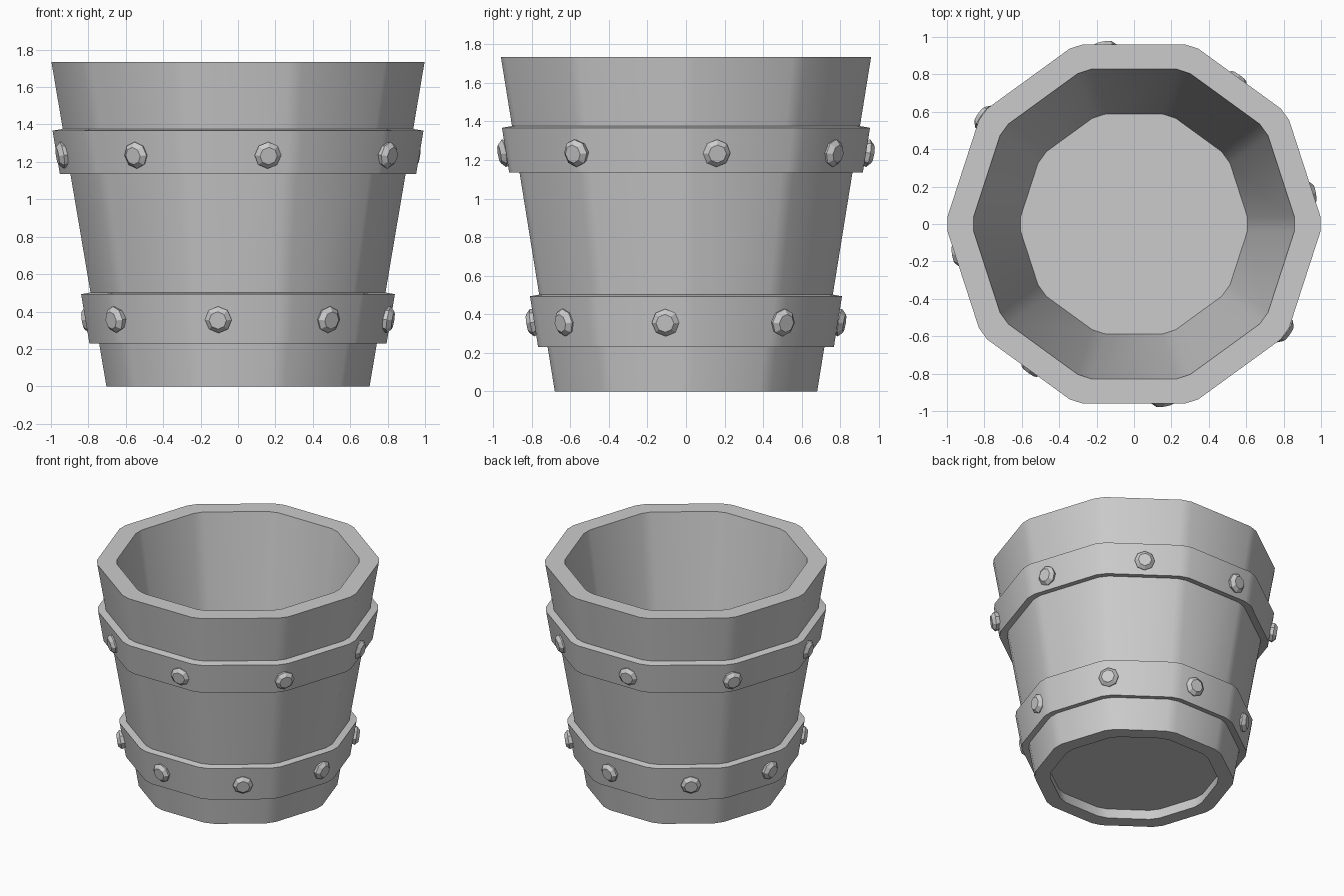
import bpy, bmesh
from math import radians, cos, sin
from mathutils import Vector, Matrix

cube = bpy.data.objects.get("Cube")
if cube:
    bpy.data.objects.remove(cube)

SIDES = 10
CUT = 0.04      # length trimmed off each side at a corner
SLOPE = 0.168   # outward lean of the wall

grey = bpy.data.materials.new("plain grey")
grey.use_nodes = True
grey.diffuse_color = (0.6, 0.6, 0.6, 1)
grey.node_tree.nodes["Principled BSDF"].inputs["Base Color"].default_value = (0.6, 0.6, 0.6, 1)


def outline(radius, z):
    """Ten-sided outline with trimmed corners."""
    step = radians(360 / SIDES)
    corners = [Vector((radius * cos(i * step), radius * sin(i * step), z)) for i in range(SIDES)]
    points = []
    for i, c in enumerate(corners):
        for other in (corners[i - 1], corners[(i + 1) % SIDES]):
            points.append(c + (other - c).normalized() * CUT)
    return points


def finish(name, bm):
    bmesh.ops.recalc_face_normals(bm, faces=bm.faces)
    mesh = bpy.data.meshes.new(name)
    bm.to_mesh(mesh)
    bm.free()
    mesh.materials.append(grey)
    obj = bpy.data.objects.new(name, mesh)
    bpy.context.collection.objects.link(obj)
    bpy.ops.object.select_all(action='DESELECT')
    obj.select_set(True)
    bpy.context.view_layer.objects.active = obj
    bpy.ops.object.shade_smooth_by_angle(angle=radians(30))
    return obj


def ring(name, profile):
    """Closed (radius, z) profile swept round the ten-sided outline."""
    bm = bmesh.new()
    loops = [[bm.verts.new(p) for p in outline(r, z)] for r, z in profile]
    for k, a in enumerate(loops):
        b = loops[(k + 1) % len(loops)]
        for i in range(len(a)):
            j = (i + 1) % len(a)
            bm.faces.new((a[i], a[j], b[j], b[i]))
    return finish(name, bm)


# Hollow tapered wall
ring("bucket_wall", [(0.716, 0), (1.01, 1.735), (0.87, 1.735), (0.605, 0)])

# Thin floor, raised above the bottom rim
bm = bmesh.new()
low = [bm.verts.new(p) for p in outline(0.622, 0.08)]
high = [bm.verts.new(p) for p in outline(0.622, 0.09)]
bm.faces.new(low)
bm.faces.new(high)
for i in range(len(low)):
    j = (i + 1) % len(low)
    bm.faces.new((low[i], low[j], high[j], high[i]))
finish("bucket_floor", bm)


def band(name, z0, z1, r0):
    r1 = r0 + SLOPE * (z1 - z0)
    ring(name, [(r0, z0), (r1, z1), (r1 - 0.07, z1 + 0.012), (r0 - 0.07, z0 + 0.012)])


band("lower_band", 0.23, 0.493, 0.807)
band("upper_band", 1.135, 1.367, 0.965)


def stud(name, angle, z, radius):
    """Eight-sided domed stud standing on a band face."""
    # distance to the flat face of the band in this direction
    half = 180 / SIDES
    off = (angle % (2 * half)) - half
    dist = radius * cos(radians(half)) / cos(radians(off))
    bm = bmesh.new()
    loops = []
    for r, h in ((0.06, -0.03), (0.072, 0.012), (0.047, 0.036)):
        loops.append([bm.verts.new((r * cos(radians(45 * i)), r * sin(radians(45 * i)), h))
                      for i in range(8)])
    for a, b in zip(loops, loops[1:]):
        for i in range(8):
            j = (i + 1) % 8
            bm.faces.new((a[i], a[j], b[j], b[i]))
    bm.faces.new(loops[0])
    bm.faces.new(loops[-1])
    # lean with the wall, then turn to its place round the band
    place = (Matrix.Rotation(radians(angle), 4, 'Z')
             @ Matrix.Translation((dist, 0, z))
             @ Matrix.Rotation(radians(99), 4, 'Y'))
    bm.transform(place)
    finish(name, bm)


# Eight studs on each band, offset between the two rows
for i in range(8):
    stud(f"lower_stud_{i + 1}", -97.5 + 45 * i, 0.358, 0.828)
    stud(f"upper_stud_{i + 1}", -80.4 + 45 * i, 1.237, 0.982)
